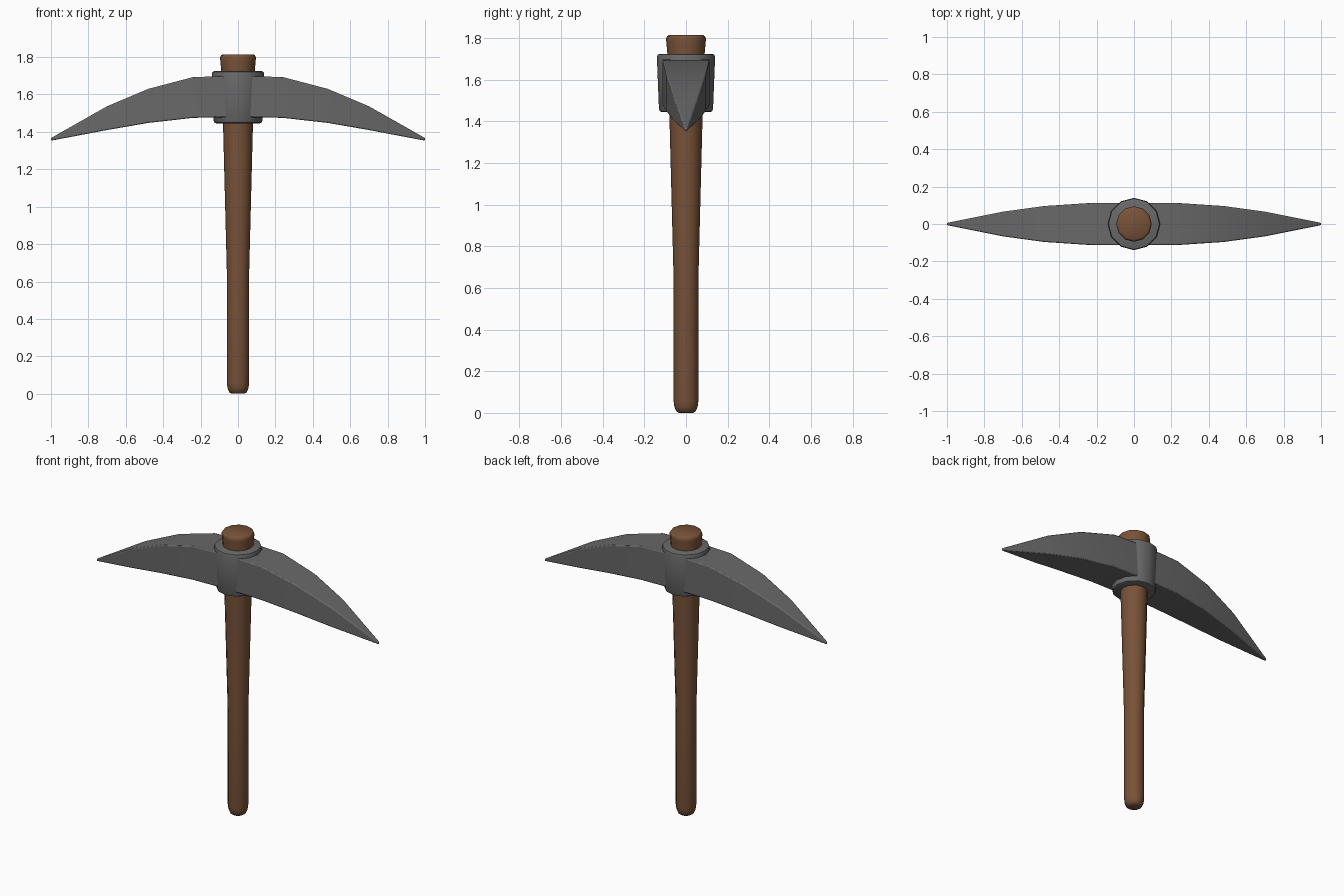
import bpy, bmesh, math

if "Cube" in bpy.data.objects:
    bpy.data.objects.remove(bpy.data.objects["Cube"])


def material(name, rgb):
    m = bpy.data.materials.new(name)
    m.diffuse_color = (*rgb, 1)
    m.use_nodes = True
    m.node_tree.nodes["Principled BSDF"].inputs["Base Color"].default_value = m.diffuse_color
    return m


wood = material("brown wood", (0.19, 0.085, 0.039))
iron = material("grey iron", (0.14, 0.14, 0.14))


def skin_rings(name, rings, mat, angle, bevel=0):
    """Closed solid through a list of equally sized point rings."""
    bm = bmesh.new()
    vs = [[bm.verts.new(p) for p in ring] for ring in rings]
    n = len(rings[0])
    for a, b in zip(vs, vs[1:]):
        for i in range(n):
            j = (i + 1) % n
            bm.faces.new((a[i], a[j], b[j], b[i]))
    bm.faces.new(vs[0][::-1])
    bm.faces.new(vs[-1])
    bmesh.ops.recalc_face_normals(bm, faces=bm.faces)
    me = bpy.data.meshes.new(name)
    bm.to_mesh(me)
    bm.free()
    me.materials.append(mat)
    ob = bpy.data.objects.new(name, me)
    bpy.context.collection.objects.link(ob)
    if bevel:
        b = ob.modifiers.new("soft edges", 'BEVEL')
        b.width, b.segments, b.limit_method = bevel, 2, 'ANGLE'
        b.angle_limit = math.radians(40)
    bpy.ops.object.select_all(action='DESELECT')
    ob.select_set(True)
    bpy.context.view_layer.objects.active = ob
    bpy.ops.object.shade_smooth_by_angle(angle=math.radians(angle))
    return ob


def lathe(name, profile, mat, sides=12):
    rings = [[(r * math.cos(2 * math.pi * i / sides),
               r * math.sin(2 * math.pi * i / sides), z) for i in range(sides)]
             for r, z in profile]
    return skin_rings(name, rings, mat, 40)


# Tapered wooden handle with rounded butt and slightly flared top
lathe("handle", [(0.034, 0), (0.047, 0.008), (0.056, 0.03), (0.06, 0.06),
                 (0.06, 0.66), (0.08, 1.44), (0.09, 1.73), (0.095, 1.785),
                 (0.095, 1.80), (0.09, 1.81), (0.082, 1.815)], wood)

# Iron collar around the handle
lathe("collar", [(0.115, 1.445), (0.125, 1.449), (0.13, 1.46),
                 (0.14, 1.71), (0.136, 1.721), (0.126, 1.725)], iron)

# Curved pick blade: x, half thickness, bottom z, top z (mirrored in x)
half = [(0, 0.114, 1.48, 1.70), (0.24, 0.112, 1.475, 1.693),
        (0.48, 0.096, 1.448, 1.63), (0.70, 0.066, 1.41, 1.537),
        (1.0, 0.006, 1.353, 1.367)]
stations = [(-x, w, b, t) for x, w, b, t in half[:0:-1]] + half
skin_rings("pick_blade",
           [[(x, -w, b), (x, w, b), (x, w, t), (x, -w, t)]
            for x, w, b, t in stations], iron, 40, bevel=0.006)
